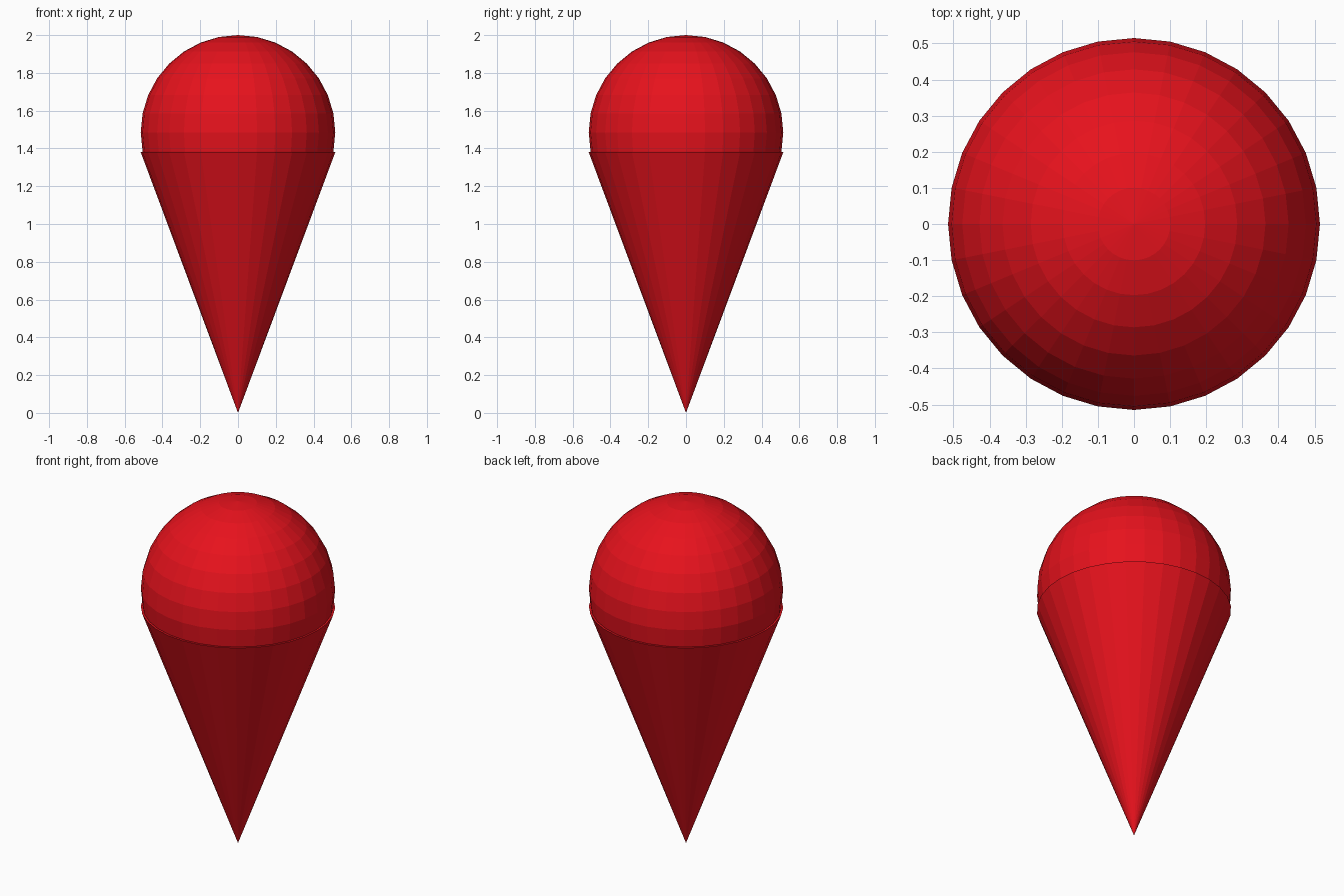
import bpy

if "Cube" in bpy.data.objects:
    bpy.data.objects.remove(bpy.data.objects["Cube"])

SIDES = 32
RADIUS = 0.515
CONE_HEIGHT = 1.38

red = bpy.data.materials.new("red")
red.diffuse_color = (0.8, 0.006, 0.012, 1)
red.use_nodes = True
red.node_tree.nodes["Principled BSDF"].inputs["Base Color"].default_value = red.diffuse_color


def finish(name):
    obj = bpy.context.object
    obj.name = name
    obj.data.materials.append(red)


# Cone, point down with its tip on the ground
bpy.ops.mesh.primitive_cone_add(vertices=SIDES, radius1=0, radius2=RADIUS,
                                depth=CONE_HEIGHT, location=(0, 0, CONE_HEIGHT / 2))
finish("cone")

# Round scoop sunk into the cone, flat shaded
bpy.ops.mesh.primitive_uv_sphere_add(segments=SIDES, ring_count=16, radius=RADIUS,
                                     location=(0, 0, 2 - RADIUS))
finish("scoop")
